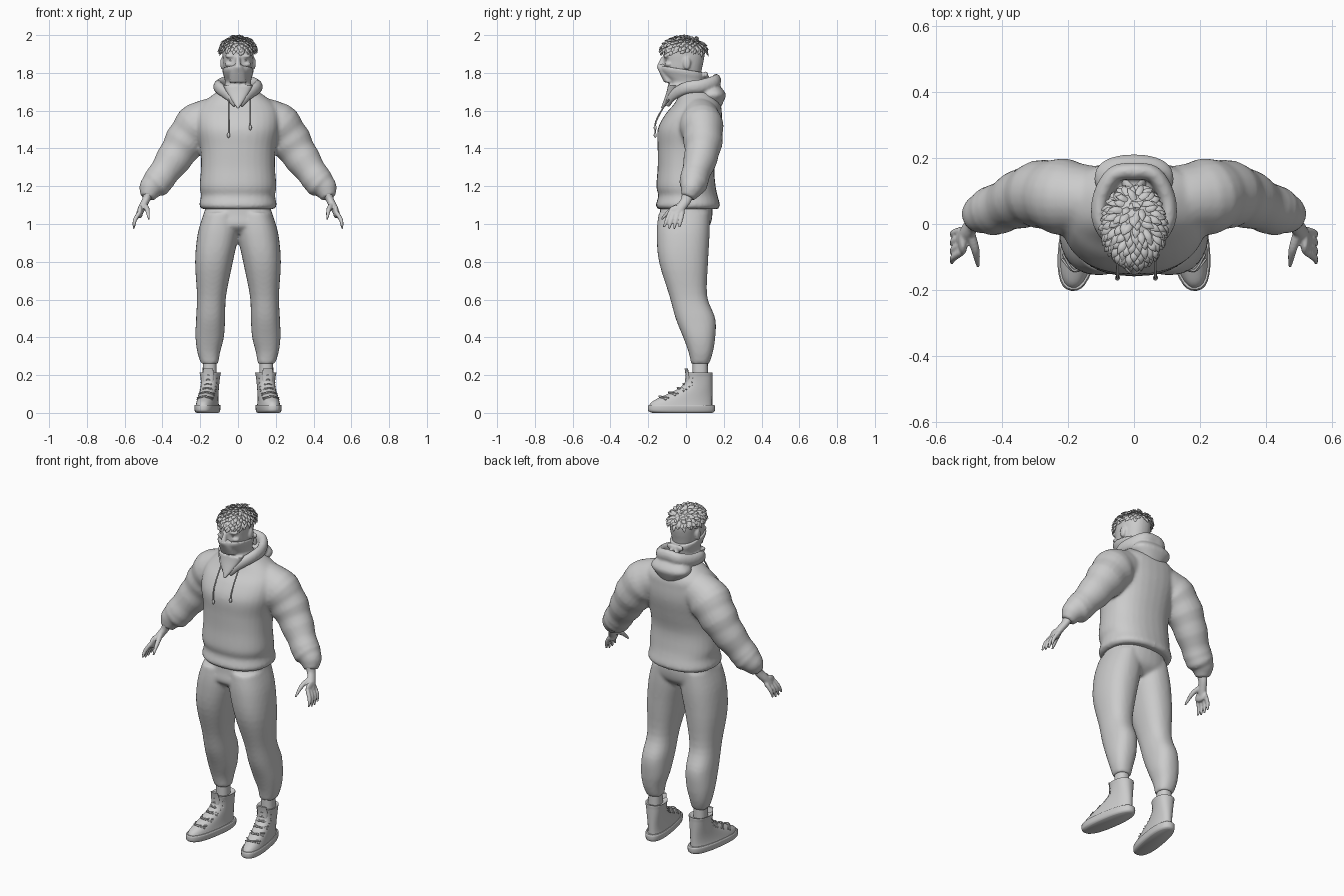
import bpy, bmesh, random
from math import sin, cos, pi, tau, sqrt, copysign, radians
from mathutils import Vector, Matrix

if "Cube" in bpy.data.objects:
    bpy.data.objects.remove(bpy.data.objects["Cube"])
random.seed(4)

COLOUR = (0.6, 0.6, 0.6, 1)
grey = bpy.data.materials.new("clay_grey")
grey.use_nodes = True
grey.diffuse_color = COLOUR
grey.node_tree.nodes["Principled BSDF"].inputs["Base Color"].default_value = COLOUR

X_AXIS, Y_AXIS, Z_AXIS = (Vector(row) for row in Matrix.Identity(3))


def spline(keys, steps=4):
    """Smooth curve through tuples of numbers."""
    curve = []
    for i in range(len(keys) - 1):
        before, start = keys[max(i - 1, 0)], keys[i]
        end, after = keys[i + 1], keys[min(i + 2, len(keys) - 1)]
        for k in range(steps):
            t = k / steps
            value = []
            for p, q, r, s in zip(before, start, end, after):
                bend, twist = 2 * p - 5 * q + 4 * r - s, 3 * q - p - 3 * r + s
                value.append(q + t * (r - p + t * (bend + t * twist)) / 2)
            curve.append(value)
    return curve + [list(keys[-1])]


def skin(bm, rings, both):
    """Bridge rings of points and cap the ends, on one side or both."""
    for side in ((1, -1) if both else (1,)):
        loops = [[bm.verts.new((p.x * side, p.y, p.z)) for p in ring] for ring in rings]
        count = len(loops[0])
        for low, high in zip(loops, loops[1:]):
            for i in range(count):
                j = (i + 1) % count
                bm.faces.new((low[i], low[j], high[j], high[i]))
        bm.faces.new(loops[0])
        bm.faces.new(loops[-1])


def loft(bm, keys, both=False, sides=32, square=2.3, tilt=0, move=Matrix()):
    """Stack of level rounded rings: height, y, half width, half depth and maybe x."""
    rings = []
    for z, y, wide, deep, *x in spline(keys):
        middle = Vector((x[0] if x else 0, y, z))
        ring = []
        for i in range(sides):
            c, s = cos(tau * i / sides), sin(tau * i / sides)
            dx = copysign(abs(c) ** (2 / square), c) * wide
            dy = copysign(abs(s) ** (2 / square), s) * deep
            ring.append(move @ (middle + Vector((dx, dy, tilt * dy))))
        rings.append(ring)
    skin(bm, rings, both)


def tube(bm, keys, both=False, sides=16, up=Y_AXIS, flat=1, ripple=0, move=Matrix()):
    """Tube along a path of x, y, z and radius; flat scales the radius along up."""
    path = spline(keys)
    points = [Vector(key[:3]) for key in path]
    last = len(points) - 1
    rings = []
    for i, point in enumerate(points):
        along = (points[min(i + 1, last)] - points[max(i - 1, 0)]).normalized()
        radius = path[i][3] * (1 + ripple * sin(pi * i / 2))
        across = along.cross(up).normalized()
        over = along.cross(across) * flat
        rings.append([move @ (point + (across * cos(tau * j / sides) + over * sin(tau * j / sides)) * radius)
                      for j in range(sides)])
    skin(bm, rings, both)


def ball(bm, place, size, both=False):
    for side in ((1, -1) if both else (1,)):
        matrix = Matrix.Diagonal((side, 1, 1, 1)) @ Matrix.Translation(place) @ Matrix.Diagonal((*size, 1))
        bmesh.ops.create_uvsphere(bm, u_segments=20, v_segments=12, radius=1, matrix=matrix)


def finish(name, bm, voxel=0, relax=4):
    """Make the object; a voxel size fuses its pieces into one skin."""
    bmesh.ops.recalc_face_normals(bm, faces=bm.faces)
    mesh = bpy.data.meshes.new(name)
    bm.to_mesh(mesh)
    bm.free()
    mesh.materials.append(grey)
    part = bpy.data.objects.new(name, mesh)
    bpy.context.collection.objects.link(part)
    bpy.ops.object.select_all(action='DESELECT')
    part.select_set(True)
    bpy.context.view_layer.objects.active = part
    if voxel:
        fuse = part.modifiers.new("fuse", 'REMESH')
        fuse.mode, fuse.voxel_size, fuse.use_smooth_shade = 'VOXEL', voxel, True
        smooth = part.modifiers.new("relax", 'SMOOTH')
        smooth.factor, smooth.iterations = 0.5, relax
    else:
        bpy.ops.object.shade_smooth_by_angle(angle=radians(45))


# Hoodie: torso with hem band, and rippled sleeves
bm = bmesh.new()
loft(bm, [(1.08, .01, .19, .16), (1.1, .01, .205, .17), (1.15, .01, .196, .157), (1.2, 0, .203, .157),
          (1.3, 0, .196, .15), (1.4, .01, .2, .16), (1.5, .02, .22, .17), (1.58, .04, .22, .15),
          (1.64, .06, .19, .12), (1.72, .05, .08, .07)])
tube(bm, [(.1, .07, 1.57, .1), (.2, .08, 1.53, .12), (.27, .09, 1.45, .11), (.33, .08, 1.36, .095),
          (.4, .05, 1.26, .08), (.43, .04, 1.22, .08), (.46, .03, 1.19, .065), (.48, .01, 1.14, .04)],
     both=True, sides=24, flat=.95, ripple=.03)
finish("hoodie", bm, voxel=.01)

# Hood: collar that rises round the neck and a sack at the back
bm = bmesh.new()
tube(bm, [(.01, -.1, 1.63, .014), (.05, -.07, 1.68, .02), (.1, 0, 1.72, .024), (.1, .08, 1.73, .026),
          (.06, .15, 1.75, .026), (0, .16, 1.76, .026)], both=True, up=Z_AXIS, flat=1.4)
loft(bm, [(1.57, .13, .02, .03), (1.65, .13, .1, .07), (1.69, .14, .12, .07), (1.73, .14, .08, .04)])
finish("hood", bm, voxel=.008)

# Drawstrings with end knots
bm = bmesh.new()
for x, end in ((-.05, 1.47), (.065, 1.51)):
    tube(bm, [(x, -.09, 1.66, .004), (x, -.13, 1.6, .004), (x, -.16, 1.54, .004), (x, -.163, end, .004)], sides=8)
    ball(bm, (x, -.163, end), (.008, .008, .014))
finish("drawstrings", bm)

# Trousers: hips and legs
bm = bmesh.new()
loft(bm, [(1.13, 0, .165, .135), (1.05, 0, .18, .14), (.99, -.01, .185, .135), (.95, -.01, .1, .09)])
loft(bm, [(1.06, -.01, .09, .135, .09), (.95, -.015, .108, .14, .105), (.8, -.013, .1, .13, .127),
          (.62, .012, .077, .1, .14), (.5, .05, .077, .105, .145), (.4, .07, .075, .085, .15),
          (.32, .078, .06, .064, .155), (.26, .075, .046, .048, .15)], both=True)
finish("trousers", bm, voxel=.01)

# Ankles
bm = bmesh.new()
loft(bm, [(.17, .075, .038, .042, .15), (.27, .075, .036, .04, .15)], both=True)
finish("ankles", bm)

# Shoes, toes turned out: the instep sweeps from the toe up to the shaft
foot = Matrix.Translation((.147, .07, 0)) @ Matrix.Rotation(radians(9), 4, 'Z')
SOLE_TOP, SHAFT, HEEL = .035, .18, .07


def instep(t):
    """Front edge of the shoe at a share of its height."""
    return -HEEL - .2 * (1 - t * t) ** 5


bm = bmesh.new()
loft(bm, [(0, -.09, .05, .16), (.01, -.095, .058, .178), (SOLE_TOP, -.095, .061, .18),
          (.043, -.095, .057, .176)], both=True, square=2.5, move=foot)
finish("shoe_soles", bm)

bm = bmesh.new()
levels = [i / 8 for i in range(9)]
upper = [(SOLE_TOP + SHAFT * t, (HEEL + instep(t)) / 2, .055 - .035 * t * (1 - t), (HEEL - instep(t)) / 2)
         for t in levels]
loft(bm, upper + [(.207, 0, .042, .058)], both=True, move=foot)
finish("shoe_uppers", bm)

bm = bmesh.new()
loft(bm, [(.13, -.05, .028, .03), (.19, -.06, .03, .012), (.235, -.07, .026, .007)], both=True, move=foot)
finish("shoe_tongues", bm)

bm = bmesh.new()
for t in levels[2:8]:
    y, z = instep(t), SOLE_TOP + SHAFT * t
    for side in (1, -1):
        tube(bm, [(-.042 * side, y + .045, z, .004), (0, y, z + .008, .004), (.042 * side, y + .03, z - .01, .004)],
             both=True, sides=6, up=Z_AXIS, move=foot)
finish("shoe_laces", bm)

# Hands: palm, four fingers fanned out by rule, and thumb
bm = bmesh.new()
tube(bm, [(.475, .01, 1.16, .026), (.488, 0, 1.125, .021), (.506, -.025, 1.09, .02), (.525, -.05, 1.05, .016)],
     both=True, flat=1.3)
ball(bm, (.518, -.05, 1.065), (.015, .044, .035), both=True)
for i in range(4):
    base = -.085 + i * .022
    tip = base * 1.25 - .012
    drop = .97 + .008 * abs(i - 1.5)
    tube(bm, [(.522, base, 1.06, .012), (.546, (base + tip) / 2, 1.02, .011), (.552, tip, drop, .006)],
         both=True, sides=10)
tube(bm, [(.495, -.03, 1.1, .015), (.48, -.08, 1.075, .013), (.472, -.13, 1.025, .006)],
     both=True, sides=10, up=X_AXIS)
finish("hands", bm, voxel=.005, relax=3)

# Head: neck and skull, ears, nose, brow and cheeks
bm = bmesh.new()
loft(bm, [(1.66, .03, .06, .062), (1.74, .025, .058, .064), (1.775, -.01, .062, .088), (1.82, -.016, .074, .1),
          (1.86, -.012, .079, .105), (1.9, -.01, .082, .108), (1.94, -.01, .077, .1), (1.98, -.01, .02, .03)])
ball(bm, (.084, .005, 1.85), (.01, .02, .034), both=True)
loft(bm, [(1.885, -.118, .01, .012), (1.855, -.128, .013, .018), (1.83, -.135, .02, .02)])
ball(bm, (.036, -.1, 1.888), (.032, .02, .011), both=True)
ball(bm, (.045, -.09, 1.845), (.025, .022, .014), both=True)
finish("head", bm, voxel=.006, relax=3)

# Eyes
bm = bmesh.new()
ball(bm, (.034, -.097, 1.868), (.014, .014, .009), both=True)
finish("eyes", bm)

# Face scarf: mask and neck wrap, nose ridge, front point, knot with two tails
bm = bmesh.new()
loft(bm, [(1.66, .02, .075, .085), (1.72, .01, .078, .092), (1.745, 0, .068, .093), (1.775, -.015, .073, .108),
          (1.8, -.02, .081, .117), (1.82, -.02, .082, .115)], tilt=-.16)
loft(bm, [(1.848, -.115, .014, .02), (1.835, -.122, .026, .032), (1.8, -.11, .04, .03), (1.75, -.09, .045, .026)])
loft(bm, [(1.735, -.065, .08, .03), (1.69, -.08, .056, .026), (1.61, -.127, .004, .007)])
ball(bm, (0, .1, 1.785), (.02, .018, .02))
ball(bm, (.028, .105, 1.79), (.026, .012, .017), both=True)
tube(bm, [(.01, .105, 1.78, .008), (.026, .12, 1.75, .009), (.032, .12, 1.72, .005)], both=True, flat=2)
finish("face_scarf", bm, voxel=.006, relax=2)

# Hair: cap and swept tufts running out from the crown
bm = bmesh.new()
middle, size = Vector((0, -.01, 1.92)), Vector((.085, .11, .066))
ball(bm, middle, size)
crown, tufts, golden_angle = Vector((0, .55, .83)), 150, pi * (3 - sqrt(5))
for i in range(tufts):
    height = 1 - (i + .5) / tufts
    reach = sqrt(1 - height * height)
    way = Vector((cos(i * golden_angle) * reach, sin(i * golden_angle) * reach, height))
    root = middle + way * size
    out = Vector([w / s for w, s in zip(way, size)]).normalized()
    sweep = way - crown + Vector((random.uniform(-.3, .3), random.uniform(-.3, .3), .1))
    sweep = (sweep - out * sweep.dot(out)).normalized() * random.uniform(.028, .042)
    lift = out * random.uniform(.008, .015)
    points = (root - lift / 3, root + lift * .7 + sweep / 2, root + lift + sweep)
    tube(bm, [(p.x, p.y, min(p.z, 2), radius) for p, radius in zip(points, (.009, .011, .001))],
         sides=6, up=out, flat=.5)
finish("hair", bm)
